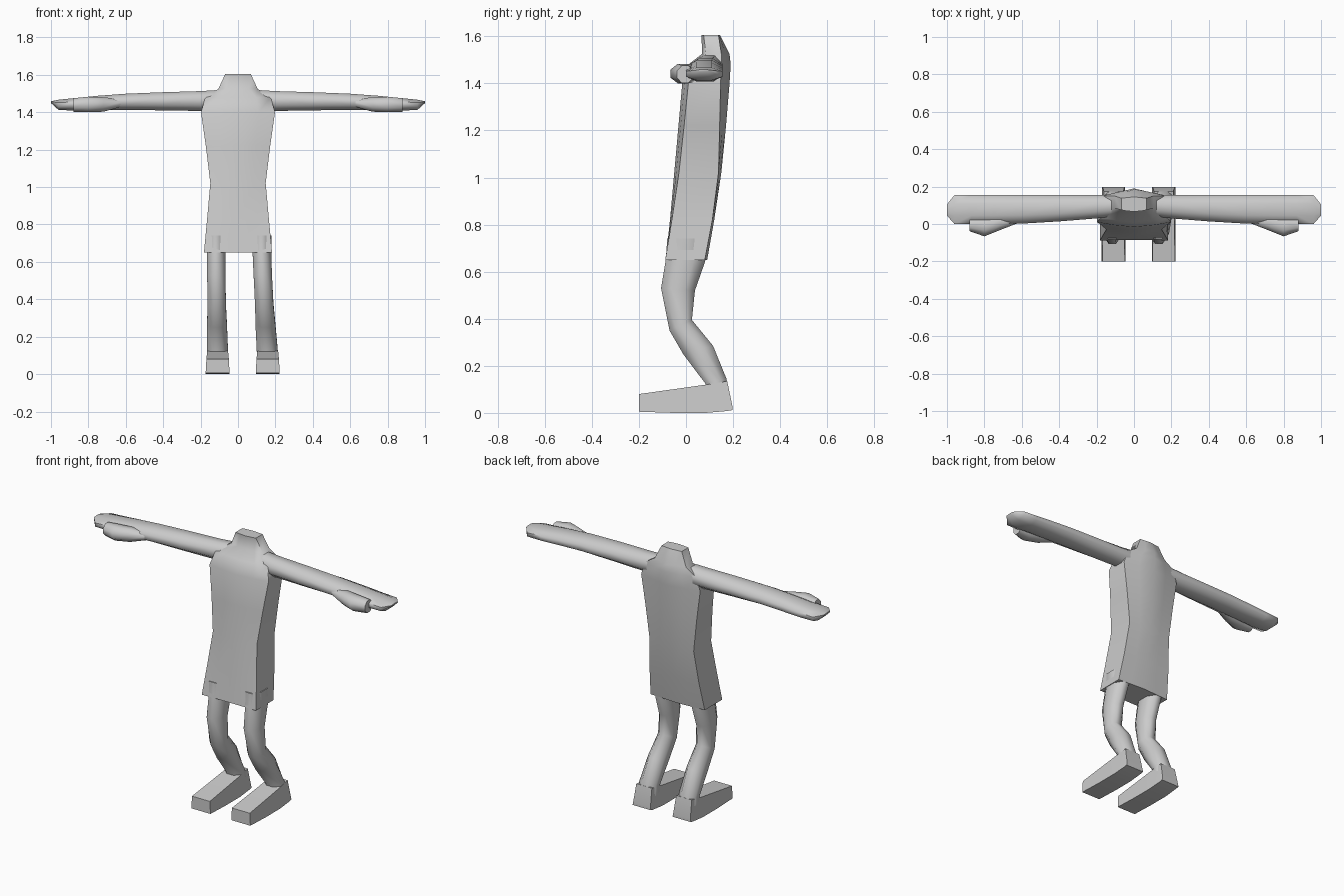
import bpy, bmesh
from math import cos, sin, pi, radians


def loft(name, rings, angle=65):
    """Skin a list of equal-length point rings and cap both ends."""
    bm = bmesh.new()
    vs = [[bm.verts.new(p) for p in r] for r in rings]
    n = len(vs[0])
    for a, b in zip(vs, vs[1:]):
        for i in range(n):
            j = (i + 1) % n
            bm.faces.new((a[i], a[j], b[j], b[i]))
    bm.faces.new(vs[0])
    bm.faces.new(vs[-1])
    bmesh.ops.recalc_face_normals(bm, faces=bm.faces[:])
    me = bpy.data.meshes.new(name)
    bm.to_mesh(me)
    bm.free()
    for p in me.polygons:
        p.use_smooth = True
    me.set_sharp_from_angle(angle=radians(angle))
    ob = bpy.data.objects.new(name, me)
    bpy.context.collection.objects.link(ob)
    return ob


# unit octagon filling a -1..1 box
OCT = [(cos(a) / cos(pi / 8), sin(a) / cos(pi / 8))
       for a in [pi / 8 + k * pi / 4 for k in range(8)]]


def along_x(side, rows):
    """Octagon rings from rows of x, y0, y1, z0, z1."""
    return [[(side * x, (y0 + y1) / 2 + u * (y1 - y0) / 2,
              (z0 + z1) / 2 + v * (z1 - z0) / 2) for u, v in OCT]
            for x, y0, y1, z0, z1 in rows]


# tunic and neck: z, half width, front centre, front side, back side, back centre
body = [(0.65, 0.182, -0.085, -0.088, 0.08, 0.09),
        (0.82, 0.166, -0.068, -0.06, 0.112, 0.12),
        (1.02, 0.148, -0.05, -0.03, 0.138, 0.15),
        (1.22, 0.172, -0.032, -0.008, 0.143, 0.17),
        (1.40, 0.198, -0.016, 0.01, 0.147, 0.185),
        (1.48, 0.175, 0.01, 0.035, 0.15, 0.19),
        (1.525, 0.105, 0.068, 0.085, 0.15, 0.185),
        (1.605, 0.068, 0.066, 0.075, 0.138, 0.145)]
loft("tunic", [[(0, fc, z), (w * 0.55, fc * 0.6 + fs * 0.4, z), (w, fs, z), (w, bs, z),
                (w * 0.5, (bs + bc) / 2, z), (0, bc, z), (-w * 0.5, (bs + bc) / 2, z),
                (-w, bs, z), (-w, fs, z), (-w * 0.55, fc * 0.6 + fs * 0.4, z)]
               for z, w, fc, fs, bs, bc in body])

arm = [(0.12, 0.04, 0.155, 1.41, 1.518),
       (0.20, 0.03, 0.155, 1.407, 1.513),
       (0.40, 0.014, 0.155, 1.41, 1.507),
       (0.60, 0.002, 0.155, 1.413, 1.499),
       (0.75, 0.0, 0.155, 1.41, 1.488),
       (0.87, 0.0, 0.155, 1.408, 1.476),
       (0.96, 0.0, 0.155, 1.413, 1.467),
       (1.0, 0.045, 0.105, 1.449, 1.459)]
thumb = [(0.62, 0.005, 0.06, 1.43, 1.47),
         (0.72, -0.034, 0.05, 1.403, 1.48),
         (0.80, -0.066, 0.04, 1.40, 1.483),
         (0.88, -0.038, 0.03, 1.402, 1.475)]

# leg: front y, front z, back y, back z, half width, spread
leg = [(-0.08, 0.74, 0.075, 0.74, 0.05, 0.0),
       (-0.085, 0.655, 0.082, 0.645, 0.05, 0.0),
       (-0.106, 0.53, 0.038, 0.52, 0.049, 0.15),
       (-0.07, 0.35, 0.025, 0.395, 0.049, 0.4),
       (-0.012, 0.25, 0.115, 0.285, 0.053, 0.6),
       (0.082, 0.125, 0.172, 0.145, 0.056, 0.9),
       (0.082, 0.05, 0.188, 0.05, 0.056, 1.0)]
# foot: y, bottom z, top z, bottom half width, top half width
foot = [(-0.2, 0.005, 0.08, 0.064, 0.06),
        (-0.05, 0.0, 0.101, 0.064, 0.058),
        (0.085, 0.0, 0.12, 0.064, 0.056),
        (0.175, 0.008, 0.135, 0.062, 0.052),
        (0.197, 0.012, 0.03, 0.062, 0.058)]

for side, label, hip, ankle in ((-1, "right", -0.117, -0.109), (1, "left", 0.128, 0.159)):
    loft(label + "_arm", along_x(side, arm))
    loft(label + "_thumb", along_x(side, thumb))
    rings = []
    for fy, fz, by, bz, w, t in leg:
        cx = hip + (ankle - hip) * t
        rings.append([(cx + u * w, (fy + by) / 2 + v * (by - fy) / 2,
                       (fz + bz) / 2 + v * (bz - fz) / 2) for u, v in OCT])
    loft(label + "_leg", rings)
    loft(label + "_foot", [[(ankle - wb, y, z0), (ankle + wb, y, z0),
                            (ankle + wt, y, z1), (ankle - wt, y, z1)]
                           for y, z0, z1, wb, wt in foot], 50)
